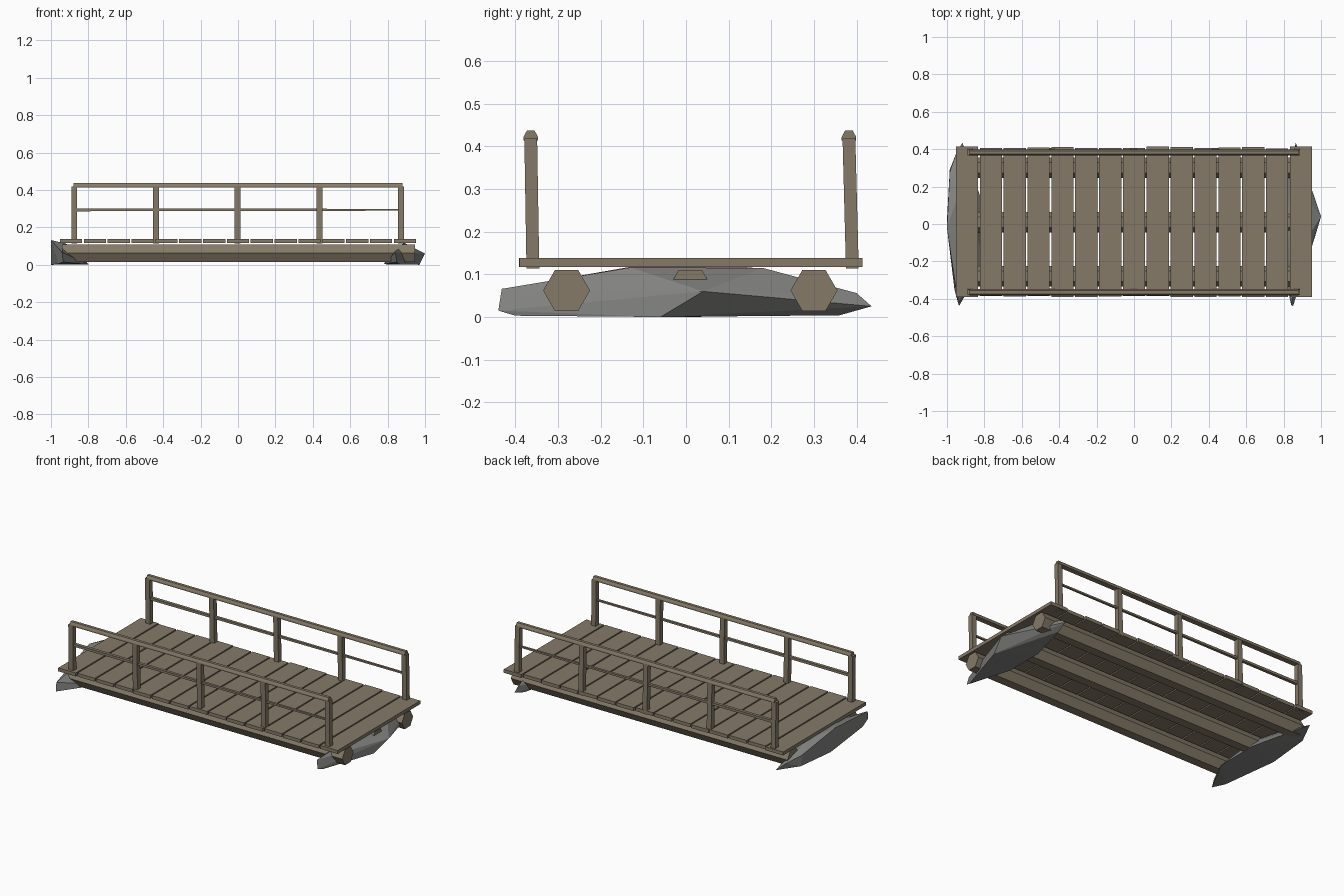
import bpy, bmesh, math, random
from mathutils import Vector, Matrix

random.seed(4)
if "Cube" in bpy.data.objects:
    bpy.data.objects.remove(bpy.data.objects["Cube"])


def material(name, rgb):
    m = bpy.data.materials.new(name)
    m.use_nodes = True
    m.diffuse_color = (*rgb, 1)
    m.node_tree.nodes["Principled BSDF"].inputs["Base Color"].default_value = (*rgb, 1)
    return m


wood = material("weathered wood", (0.235, 0.195, 0.14))
stone = material("grey stone", (0.23, 0.23, 0.225))


def finish(name, bm, mat):
    bmesh.ops.recalc_face_normals(bm, faces=bm.faces)
    mesh = bpy.data.meshes.new(name)
    bm.to_mesh(mesh)
    bm.free()
    mesh.materials.append(mat)
    obj = bpy.data.objects.new(name, mesh)
    bpy.context.collection.objects.link(obj)
    return obj


def bar(name, start, end, profile, end_scale=1.0):
    """Sweep a closed (y, z) profile along x from start to end."""
    bm = bmesh.new()
    rings = []
    for point, s in ((start, 1.0), (end, end_scale)):
        rings.append([bm.verts.new(Vector(point) + Vector((0, y * s, z * s))) for y, z in profile])
    n = len(profile)
    for i in range(n):
        j = (i + 1) % n
        bm.faces.new((rings[0][i], rings[0][j], rings[1][j], rings[1][i]))
    bm.faces.new(rings[0])
    bm.faces.new(rings[1])
    return finish(name, bm, wood)


def box(name, center, size, lean=0.0):
    bm = bmesh.new()
    bmesh.ops.create_cube(bm, size=1, matrix=Matrix.Translation(center) @ Matrix.Diagonal((*size, 1)))
    for v in bm.verts:
        if v.co.z > center[2]:
            v.co.y += lean
    return finish(name, bm, wood)


def rock(name, points):
    bm = bmesh.new()
    for p in points:
        bm.verts.new(p)
    res = bmesh.ops.convex_hull(bm, input=bm.verts)
    loose = [v for v in bm.verts if not v.link_faces]
    bmesh.ops.delete(bm, geom=loose, context="VERTS")
    return finish(name, bm, stone)


# Deck planks with slightly uneven ends
PLANKS, PITCH = 15, 0.1275
for i in range(PLANKS):
    x = (i - (PLANKS - 1) / 2) * PITCH
    at_end = i in (0, PLANKS - 1)
    low = -0.39 if at_end else -0.384 - random.uniform(0, 0.008)
    high = 0.414 if at_end else 0.404 + random.uniform(0, 0.01)
    box(f"plank_{i + 1}", (x, (low + high) / 2, 0.1275), (0.119, high - low, 0.021))

# Hexagonal log beams under the deck
hexagon = [(0.055 * math.cos(a * math.pi / 3), 0.055 * math.sin(a * math.pi / 3)) for a in range(6)]
for name, y in (("front_beam", -0.28), ("middle_beam", 0.01), ("back_beam", 0.3)):
    bar(name, (-0.94, y, 0.062), (0.945, y, 0.062), hexagon)

# Railings: posts, bevelled handrail and thin middle rail
handrail = [(-0.017, -0.004), (-0.017, 0.004), (-0.009, 0.019), (0.009, 0.019), (0.017, 0.004), (0.017, -0.004)]
thin = [(-0.01, -0.008), (-0.01, 0.008), (0.01, 0.008), (0.01, -0.008)]
for side, y, lean in (("front", -0.359, -0.005), ("back", 0.39, -0.008)):
    for i in range(5):
        x = -0.876 + i * 0.437
        box(f"{side}_post_{i + 1}", (x, y, 0.266), (0.031, 0.03, 0.304), lean)
    top = y + lean
    bar(f"{side}_handrail", (-0.88, top, 0.418), (0.88, top, 0.418), handrail)
    bar(f"{side}_middle_rail", (-0.88, y + lean / 2, 0.294), (0.88, y + lean / 2, 0.294), thin, 0.6)

# Faceted bank stones below each end
rock("left_bank_stone", [
    (1.0, 0.04, 0.06), (0.97, -0.06, 0.0), (0.84, -0.432, 0.066), (0.85, -0.44, 0.015),
    (0.86, -0.4, 0.003), (0.85, 0.36, 0.004), (0.865, 0.435, 0.025), (0.86, 0.4, 0.056),
    (0.89, 0.18, 0.115), (0.89, -0.13, 0.116), (0.78, 0.1, 0.003), (0.78, -0.15, 0.003),
    (0.82, 0.05, 0.08)])
rock("right_bank_stone", [
    (-1.0, 0.02, 0.0), (-1.0, -0.02, 0.132), (-0.94, -0.425, 0.066), (-0.935, -0.438, 0.015),
    (-0.96, -0.35, 0.005), (-0.985, 0.29, 0.012), (-0.985, 0.28, 0.075), (-0.917, 0.435, 0.025),
    (-0.95, 0.38, 0.055), (-0.94, 0.16, 0.115), (-0.93, -0.14, 0.116), (-0.8, 0.08, 0.002),
    (-0.8, -0.2, 0.002), (-0.86, 0.0, 0.09)])
